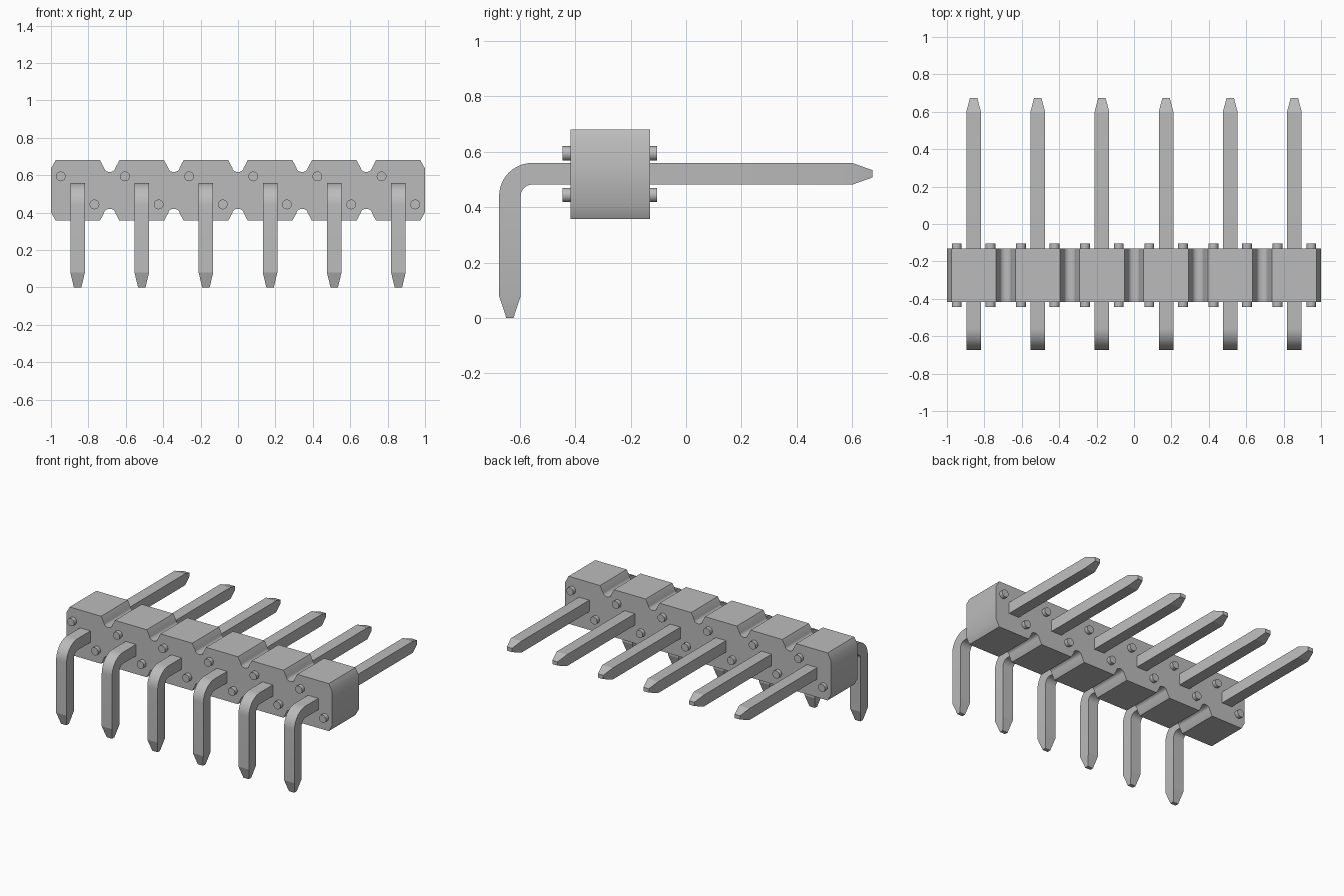
import bpy, bmesh, math

cube = bpy.data.objects.get("Cube")
if cube:
    bpy.data.objects.remove(cube, do_unlink=True)

PITCH = 0.343
COUNT = 6
CENTRES = [(i - (COUNT - 1) / 2) * PITCH for i in range(COUNT)]
FRONT, BACK = -0.417, -0.13        # housing depth
BOTTOM, TOP = 0.357, 0.68          # housing height
MID = (BOTTOM + TOP) / 2

grey = bpy.data.materials.new("plain_grey")
grey.use_nodes = True
colour = (0.5, 0.5, 0.5, 1)
grey.diffuse_color = colour
grey.node_tree.nodes["Principled BSDF"].inputs["Base Color"].default_value = colour


def make_object(name, bm, angle=30):
    bmesh.ops.recalc_face_normals(bm, faces=bm.faces)
    mesh = bpy.data.meshes.new(name)
    bm.to_mesh(mesh)
    bm.free()
    mesh.materials.append(grey)
    obj = bpy.data.objects.new(name, mesh)
    bpy.context.collection.objects.link(obj)
    bpy.ops.object.select_all(action="DESELECT")
    obj.select_set(True)
    bpy.context.view_layer.objects.active = obj
    bpy.ops.object.shade_smooth_by_angle(angle=math.radians(angle))
    return obj


def loft(bm, rings):
    """Skin a list of equal rings and cap both ends."""
    rings = [[bm.verts.new(p) for p in ring] for ring in rings]
    n = len(rings[0])
    for a, b in zip(rings, rings[1:]):
        for i in range(n):
            j = (i + 1) % n
            bm.faces.new((a[i], a[j], b[j], b[i]))
    bm.faces.new(rings[0])
    bm.faces.new(rings[-1])


# Housing: chamfered ends and a rounded notch between neighbouring pins
upper = [(-1, TOP - 0.045), (-0.975, TOP)]
for a, b in zip(CENTRES, CENTRES[1:]):
    x = (a + b) / 2
    upper.append((x - 0.052, TOP))
    for k in range(11):
        t = math.pi * k / 10
        upper.append((x - 0.03 * math.cos(t), TOP - 0.041 - 0.022 * math.sin(t)))
    upper.append((x + 0.052, TOP))
upper += [(0.975, TOP), (1, TOP - 0.045)]
lower = [(x, 2 * MID - z) for x, z in reversed(upper)]
bm = bmesh.new()
loft(bm, [[(x, y, z) for x, z in upper + lower] for y in (FRONT, BACK)])
make_object("housing", bm)

# Bent pin: square bar swept from the leg tip, round the bend, to the back tip
HALF, BEND = 0.039, 0.08
LEG_Y, BAR_Z = -0.635, 0.52
stations = [(LEG_Y, 0, 0, 0.02, 0.013), (LEG_Y, 0.08, 0, HALF, HALF)]
for k in range(13):
    t = math.pi / 2 * k / 12
    stations.append((LEG_Y + BEND * (1 - math.cos(t)),
                     BAR_Z - BEND * (1 - math.sin(t)), t, HALF, HALF))
stations += [(0.6, BAR_Z, math.pi / 2, HALF, HALF),
             (0.673, BAR_Z, math.pi / 2, 0.02, 0.013)]
for number, cx in enumerate(CENTRES, 1):
    bm = bmesh.new()
    rings = []
    for y, z, t, hx, ht in stations:
        ny, nz = -math.cos(t), math.sin(t)
        rings.append([(cx + sx * hx, y + st * ht * ny, z + st * ht * nz)
                      for sx, st in ((-1, -1), (1, -1), (1, 1), (-1, 1))])
    loft(bm, rings)
    make_object(f"pin_{number}", bm, 15)

# Round stand-off pegs, staggered in height and flipped on the back
bm = bmesh.new()
for cx in CENTRES:
    for side in (-1, 1):
        for face, out, flip in ((FRONT, -0.028, -1), (BACK, 0.026, 1)):
            px, pz = cx + side * 0.09, MID + side * flip * 0.075
            circle = [(px + 0.026 * math.cos(math.tau * k / 24),
                       pz + 0.026 * math.sin(math.tau * k / 24)) for k in range(24)]
            loft(bm, [[(x, y, z) for x, z in circle]
                      for y in (face - out * 0.2, face + out)])
make_object("standoff_pegs", bm)
